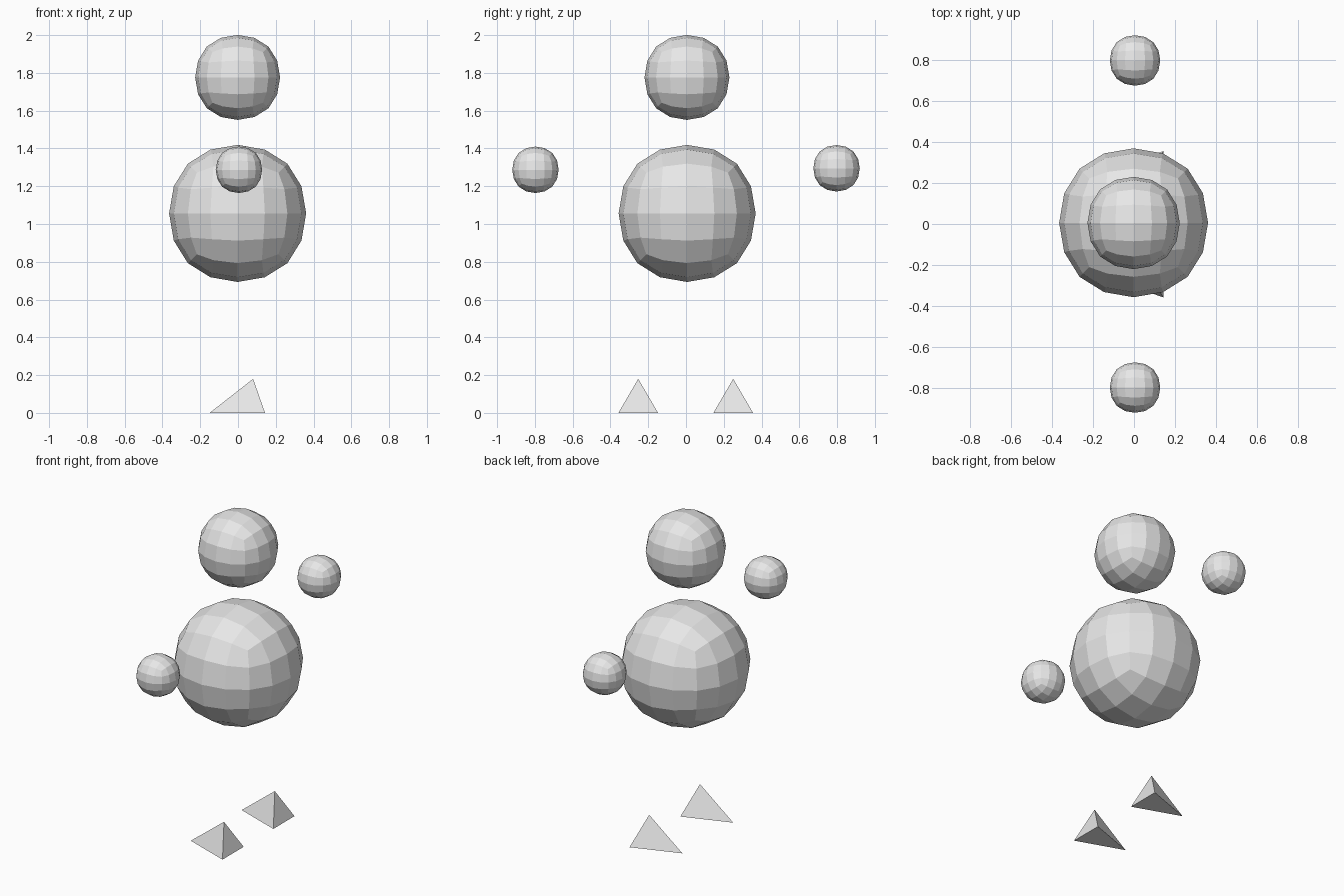
import bpy

# Remove the default cube
default = bpy.data.objects.get("Cube")
if default:
    bpy.data.objects.remove(default, do_unlink=True)

# Single light grey material
grey = bpy.data.materials.new("light_grey")
grey.use_nodes = True
grey.diffuse_color = (0.8, 0.8, 0.8, 1)
grey.node_tree.nodes["Principled BSDF"].inputs["Base Color"].default_value = (0.8, 0.8, 0.8, 1)


def ball(name, radius, centre):
    """Faceted ball: a cube rounded by two levels of subdivision."""
    # A subdivided cube shrinks to about 0.84 of its half size along each axis
    bpy.ops.mesh.primitive_cube_add(size=2 * radius / 0.84, location=centre)
    obj = bpy.context.object
    obj.name = name
    obj.data.materials.append(grey)
    mod = obj.modifiers.new("rounding", "SUBSURF")
    mod.levels = mod.render_levels = 2
    bpy.ops.object.modifier_apply(modifier=mod.name)
    bpy.ops.object.shade_flat()


def foot(name, y):
    """Four-sided wedge with its peak set towards the wide end."""
    mesh = bpy.data.meshes.new(name)
    verts = [(-0.15, 0, 0), (0.143, -0.105, 0), (0.143, 0.105, 0), (0.08, 0, 0.18)]
    mesh.from_pydata(verts, [], [(0, 2, 1), (0, 1, 3), (1, 2, 3), (2, 0, 3)])
    mesh.materials.append(grey)
    obj = bpy.data.objects.new(name, mesh)
    obj.location.y = y
    bpy.context.collection.objects.link(obj)


# Body and head
ball("body", 0.363, (-0.002, 0.006, 1.056))
ball("head", 0.225, (-0.002, 0.005, 1.776))

# Floating hands
ball("front_hand", 0.123, (0.005, -0.797, 1.287))
ball("back_hand", 0.123, (0.005, 0.797, 1.295))

# Feet
foot("front_foot", -0.253)
foot("back_foot", 0.25)
